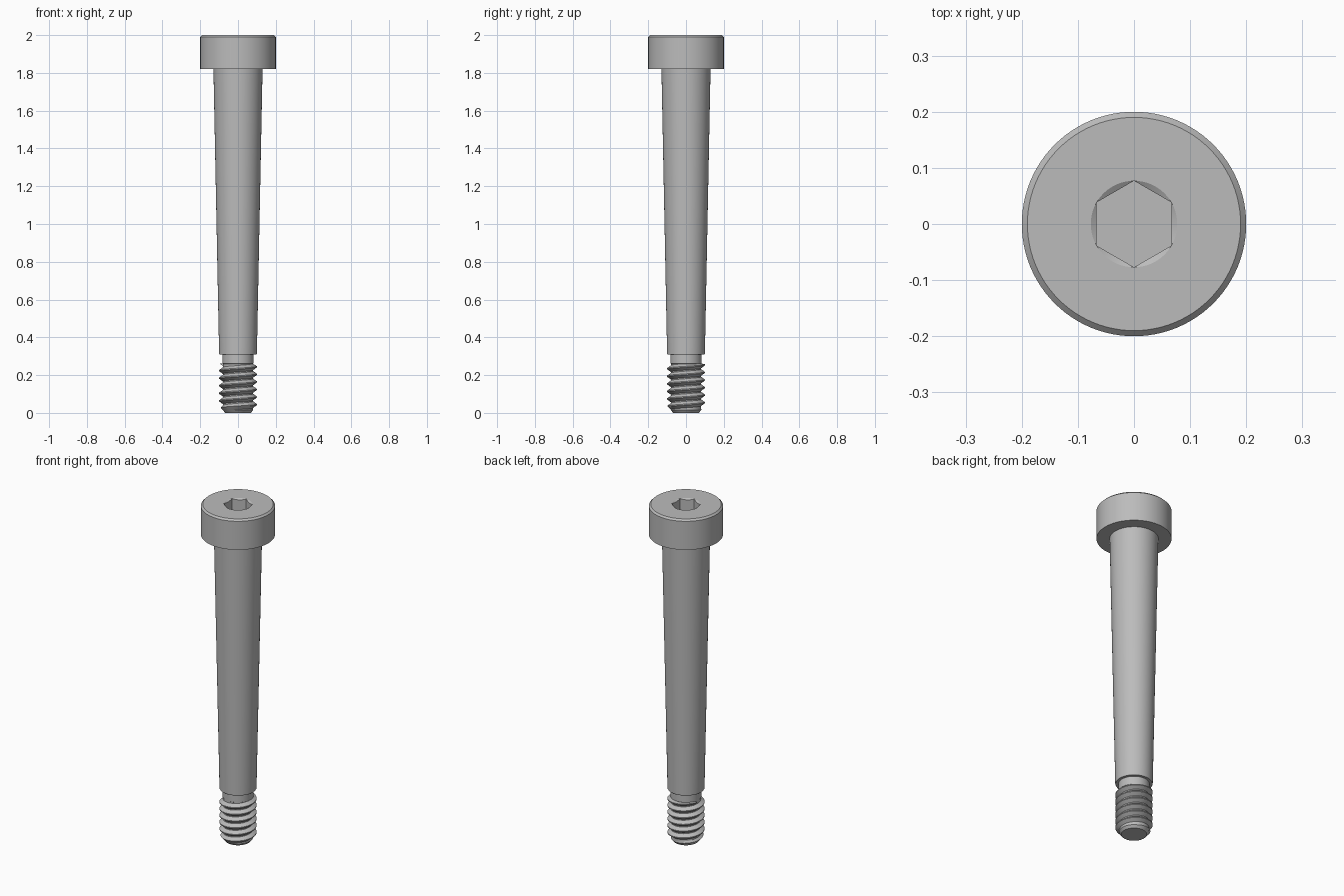
import bpy, bmesh, math

if "Cube" in bpy.data.objects:
    bpy.data.objects.remove(bpy.data.objects["Cube"])

SEG = 96
STEP = 2 * math.pi / SEG

steel = bpy.data.materials.new("grey steel")
steel.use_nodes = True
grey = (0.5, 0.5, 0.5, 1)
steel.diffuse_color = grey
steel.node_tree.nodes["Principled BSDF"].inputs["Base Color"].default_value = grey


def finish(name, bm, angle):
    bmesh.ops.recalc_face_normals(bm, faces=bm.faces)
    mesh = bpy.data.meshes.new(name)
    bm.to_mesh(mesh)
    bm.free()
    mesh.materials.append(steel)
    obj = bpy.data.objects.new(name, mesh)
    bpy.context.collection.objects.link(obj)
    bpy.ops.object.select_all(action="DESELECT")
    obj.select_set(True)
    bpy.context.view_layer.objects.active = obj
    bpy.ops.object.shade_smooth_by_angle(angle=math.radians(angle))
    return obj


def loft(name, rings, angle=25):
    """Skin a stack of rings; each ring maps an angle to (radius, height)."""
    bm = bmesh.new()
    loops = []
    for ring in rings:
        loop = []
        for i in range(SEG):
            a = i * STEP
            r, z = ring(a)
            loop.append(bm.verts.new((r * math.cos(a), r * math.sin(a), z)))
        loops.append(loop)
    for low, high in zip(loops, loops[1:]):
        for i in range(SEG):
            j = (i + 1) % SEG
            bm.faces.new((low[i], low[j], high[j], high[i]))
    bm.faces.new(loops[0])
    bm.faces.new(loops[-1])
    bmesh.ops.remove_doubles(bm, verts=bm.verts, dist=1e-5)
    return finish(name, bm, angle)


def circle(r, z):
    return lambda a: (r, z)


# Hexagon socket with corners on the y axis
SOCKET_R = 0.077
FLAT = SOCKET_R * math.cos(math.pi / 6)


def hex_radius(a):
    off = (a + math.pi / 6) % (math.pi / 3) - math.pi / 6
    return FLAT / math.cos(off)


def countersink(a):
    r = hex_radius(a)
    return r, 2 - (SOCKET_R - r) * 0.6 - 0.0002


def socket_floor(a):
    return hex_radius(a), 1.9


# Head with chamfered rim and socket
loft("head", [circle(0.12, 1.82), circle(0.2, 1.82), circle(0.2, 1.99),
              circle(0.19, 2), circle(SOCKET_R, 2), countersink, socket_floor])

# Tapered shank
loft("shank", [circle(0.08, 0.31), circle(0.098, 0.31), circle(0.1, 0.313),
               circle(0.13, 1.82)])

# Neck and thread core
ROOT, CREST, PITCH = 0.08, 0.1, 0.04
loft("neck_and_core", [circle(0.068, 0), circle(ROOT, 0.014),
                       circle(ROOT, 0.26), circle(0.083, 0.262),
                       circle(0.083, 0.31)])

# Helical thread, trimmed by the tip chamfer and the neck
BOTTOM, TOP = 0.004, 0.262
SECTION = [(ROOT - 0.004, -0.5), (CREST, -0.07), (CREST, 0.07), (ROOT - 0.004, 0.5)]
bm = bmesh.new()
previous = None
for i in range(int((TOP - BOTTOM) / PITCH * SEG) + 1):
    a = i * STEP
    centre = BOTTOM + PITCH * i / SEG
    row = []
    for r, off in SECTION:
        z = min(max(centre + off * PITCH, BOTTOM), TOP)
        r = min(r, 0.068 + z * 0.85)
        row.append(bm.verts.new((r * math.cos(a), r * math.sin(a), z)))
    if previous:
        for k in range(len(row) - 1):
            bm.faces.new((previous[k], row[k], row[k + 1], previous[k + 1]))
    else:
        bm.faces.new(row)
    previous = row
bm.faces.new(previous)
finish("thread", bm, 25)
